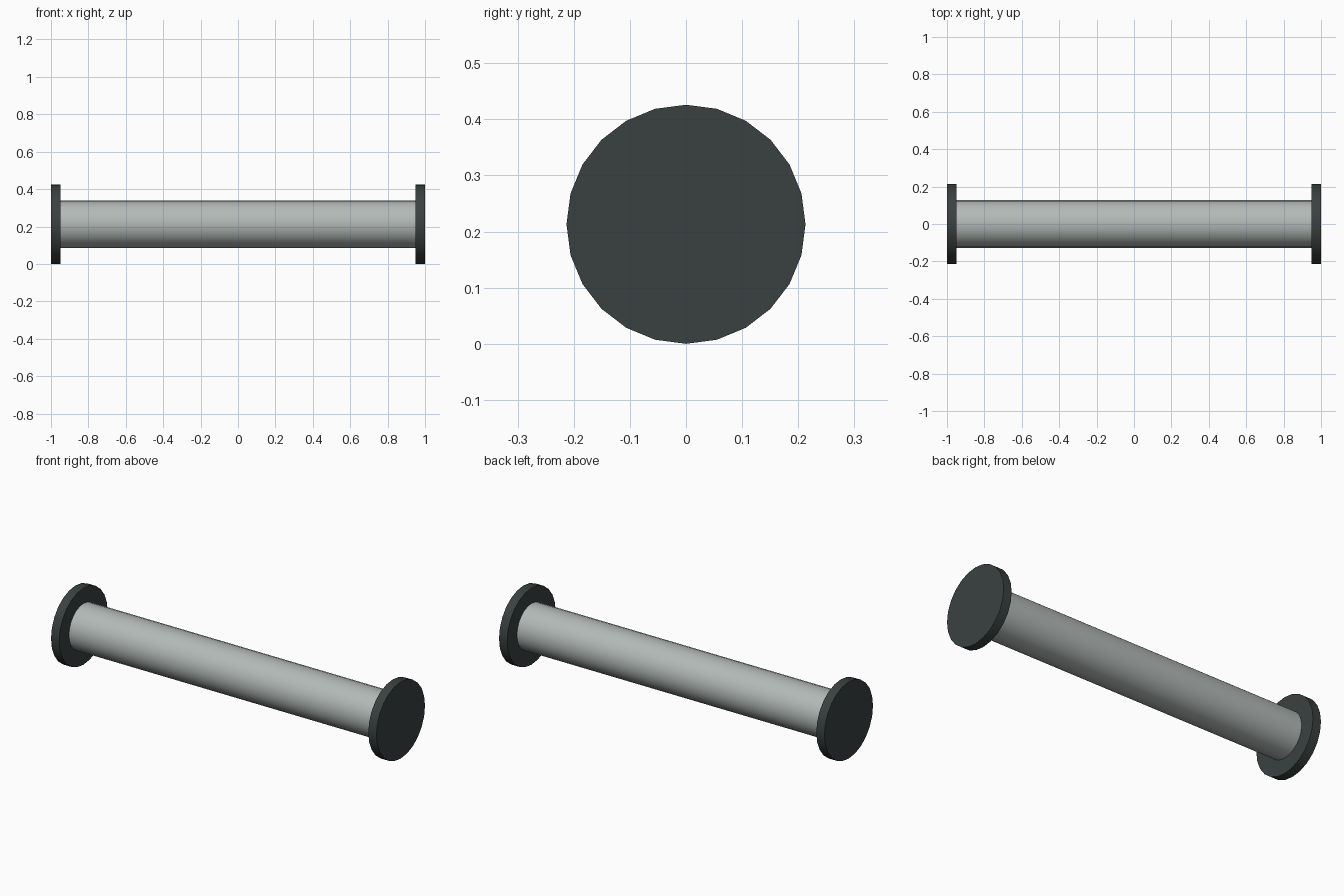
import bpy, math

if "Cube" in bpy.data.objects:
    bpy.data.objects.remove(bpy.data.objects["Cube"])

RADIUS = 0.213      # flange radius, also the axle height
CORE = 0.127        # tube radius
THICK = 0.05        # flange thickness


def material(name, rgb):
    m = bpy.data.materials.new(name)
    m.diffuse_color = (*rgb, 1)
    m.use_nodes = True
    m.node_tree.nodes["Principled BSDF"].inputs["Base Color"].default_value = m.diffuse_color
    return m


def x_cylinder(name, x, radius, length, mat):
    # 24-sided cylinder lying along x, with a vertex at the very top
    bpy.ops.mesh.primitive_cylinder_add(
        vertices=24, radius=radius, depth=length,
        location=(x, 0, RADIUS), rotation=(0, math.pi / 2, 0))
    ob = bpy.context.object
    ob.name = name
    bpy.ops.object.transform_apply(location=False, rotation=True, scale=False)
    bpy.ops.object.shade_smooth_by_angle(angle=math.radians(35))
    ob.data.materials.append(mat)
    return ob


light = material("light_metal", (0.45, 0.49, 0.475))
dark = material("dark_metal", (0.041, 0.053, 0.051))

# Long tube between the flanges
x_cylinder("tube", 0, CORE, 2 - 2 * THICK, light)

# End flanges
for side, label in ((-1, "left"), (1, "right")):
    x_cylinder(label + "_flange", side * (1 - THICK / 2), RADIUS, THICK, dark)
